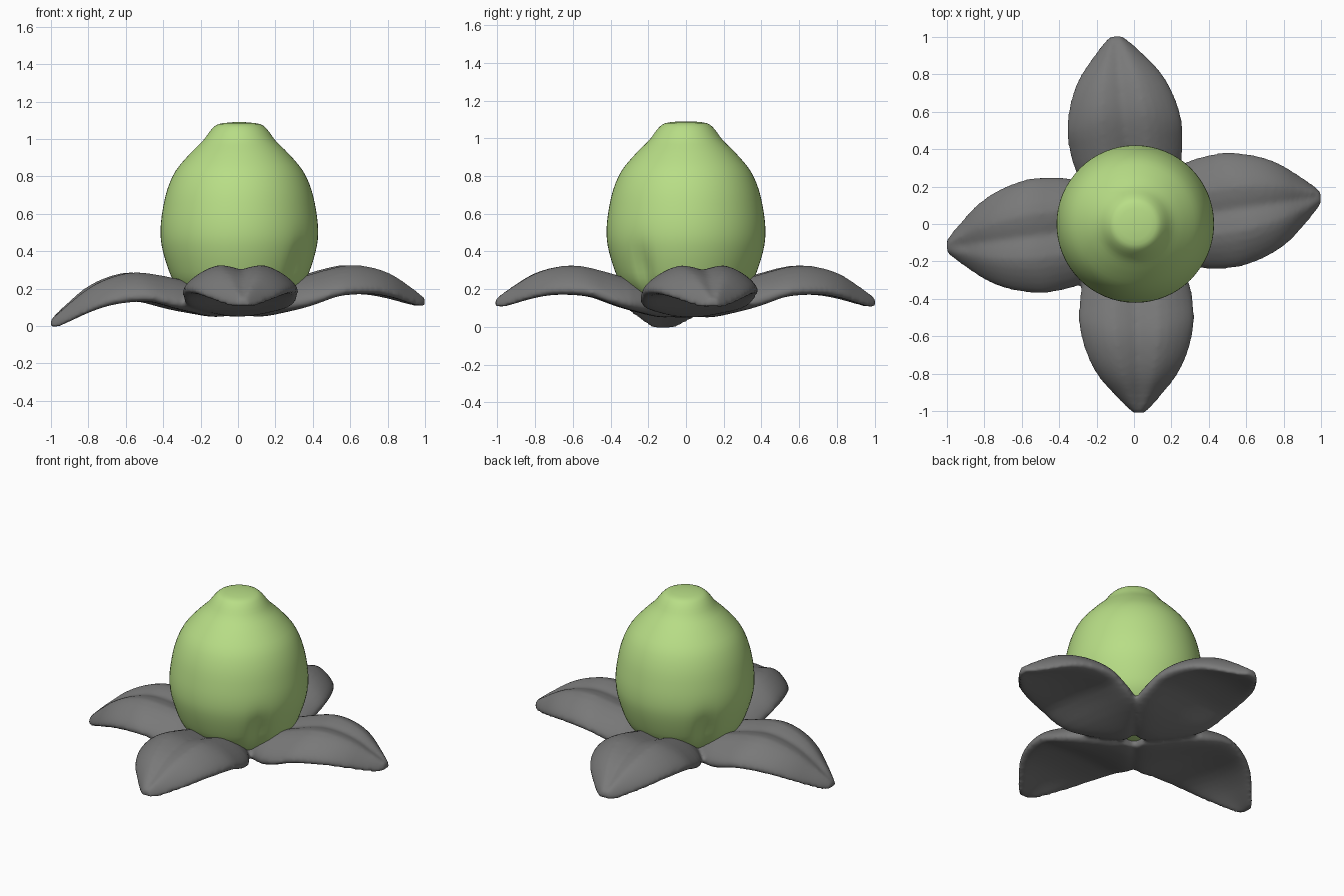
import bpy, bmesh, math
from mathutils import Matrix, Vector

cube = bpy.data.objects.get("Cube")
if cube:
    bpy.data.objects.remove(cube, do_unlink=True)


def material(name, rgb):
    m = bpy.data.materials.new(name)
    m.use_nodes = True
    m.diffuse_color = (*rgb, 1)
    bsdf = m.node_tree.nodes["Principled BSDF"]
    bsdf.inputs["Base Color"].default_value = (*rgb, 1)
    bsdf.inputs["Roughness"].default_value = 0.8
    return m


def finish(bm, name, mat):
    bmesh.ops.recalc_face_normals(bm, faces=bm.faces)
    for f in bm.faces:
        f.smooth = True
    me = bpy.data.meshes.new(name)
    bm.to_mesh(me)
    bm.free()
    me.materials.append(mat)
    ob = bpy.data.objects.new(name, me)
    bpy.context.collection.objects.link(ob)
    return ob


def loft(bm, rings):
    """Skin a list of equal point rings and cap both ends."""
    loops = [[bm.verts.new(p) for p in ring] for ring in rings]
    n = len(loops[0])
    for a, b in zip(loops, loops[1:]):
        for i in range(n):
            j = (i + 1) % n
            bm.faces.new((a[i], a[j], b[j], b[i]))
    bm.faces.new(loops[0][::-1])
    bm.faces.new(loops[-1])


def refine(rows, steps):
    """Catmull-Rom interpolation between table rows."""
    rows = [Vector(r) for r in rows]
    out = []
    for k in range(len(rows) - 1):
        p0, p1 = rows[max(k - 1, 0)], rows[k]
        p2, p3 = rows[k + 1], rows[min(k + 2, len(rows) - 1)]
        for s in range(steps):
            t = s / steps
            out.append(p1 + 0.5 * t * (p2 - p0 + t * (
                2 * p0 - 5 * p1 + 4 * p2 - p3 + t * (3 * (p1 - p2) + p3 - p0))))
    return out + [rows[-1]]


green = material("bud green", (0.48, 0.73, 0.24))
grey = material("leaf grey", (0.19, 0.19, 0.19))

# Bud: egg-shaped body with a narrow blunt crown (radius, height)
BUD = [(0.03, 0.09), (0.18, 0.11), (0.27, 0.15), (0.345, 0.23), (0.385, 0.32),
       (0.415, 0.43), (0.421, 0.52), (0.41, 0.62), (0.385, 0.73), (0.34, 0.83),
       (0.265, 0.92), (0.195, 0.99), (0.15, 1.05), (0.11, 1.08), (0.03, 1.09)]
CREASES = (math.radians(-37), math.radians(143))


def bud_ring(r, z, n=64):
    ring = []
    for i in range(n):
        a = math.tau * i / n
        rr = r
        # narrow creases low on two opposite sides
        for c in CREASES:
            d = math.atan2(math.sin(a - c), math.cos(a - c))
            rr -= 0.07 * r * math.exp(-(d / 0.13) ** 2 - ((z - 0.3) / 0.13) ** 2)
        ring.append((0.007 + rr * math.cos(a), rr * math.sin(a), z))
    return ring


bm = bmesh.new()
loft(bm, [bud_ring(r, z) for r, z in refine(BUD, 3)])
finish(bm, "bud", green)

# Leaf sections: distance from centre, half width, highest and lowest height
LEAF = [(0.05, 0.07, 0.14, 0.04), (0.15, 0.17, 0.19, 0.03), (0.3, 0.28, 0.25, 0.065),
        (0.48, 0.31, 0.305, 0.14), (0.6, 0.297, 0.325, 0.157), (0.72, 0.26, 0.31, 0.157),
        (0.82, 0.205, 0.275, 0.14), (0.91, 0.13, 0.22, 0.115), (0.97, 0.075, 0.18, 0.1),
        (1.01, 0.03, 0.15, 0.105)]


def leaf_ring(d, w, top, low, droop, n=32):
    h = top - low
    curl = 0.42 * min(d / 0.4, 1)
    ring = []
    for i in range(n):
        a = math.tau * i / n
        u, s = math.cos(a), math.sin(a)
        z = top - 0.36 * h + 0.5 * h * s - curl * h * u * u
        if s > 0:  # midrib groove on the upper side
            z -= 0.28 * h * math.exp(-(u / 0.25) ** 2)
        ring.append(Vector((d, w * u, z - droop * d * d)))
    return ring


# Four leaves at slightly uneven angles, one of them drooping
bm = bmesh.new()
for angle, droop in ((8.3, 0), (95.6, 0), (187, 0.115), (271.5, 0)):
    rot = Matrix.Rotation(math.radians(angle), 3, "Z")
    loft(bm, [[rot @ p for p in leaf_ring(*row, droop)] for row in refine(LEAF, 3)])
leaves = finish(bm, "leaves", grey)

# Fuse the leaf bases into one soft body
fuse = leaves.modifiers.new("fuse", "REMESH")
fuse.mode = "VOXEL"
fuse.voxel_size = 0.014
fuse.use_smooth_shade = True
soften = leaves.modifiers.new("soften", "SMOOTH")
soften.factor = 0.5
soften.iterations = 6
